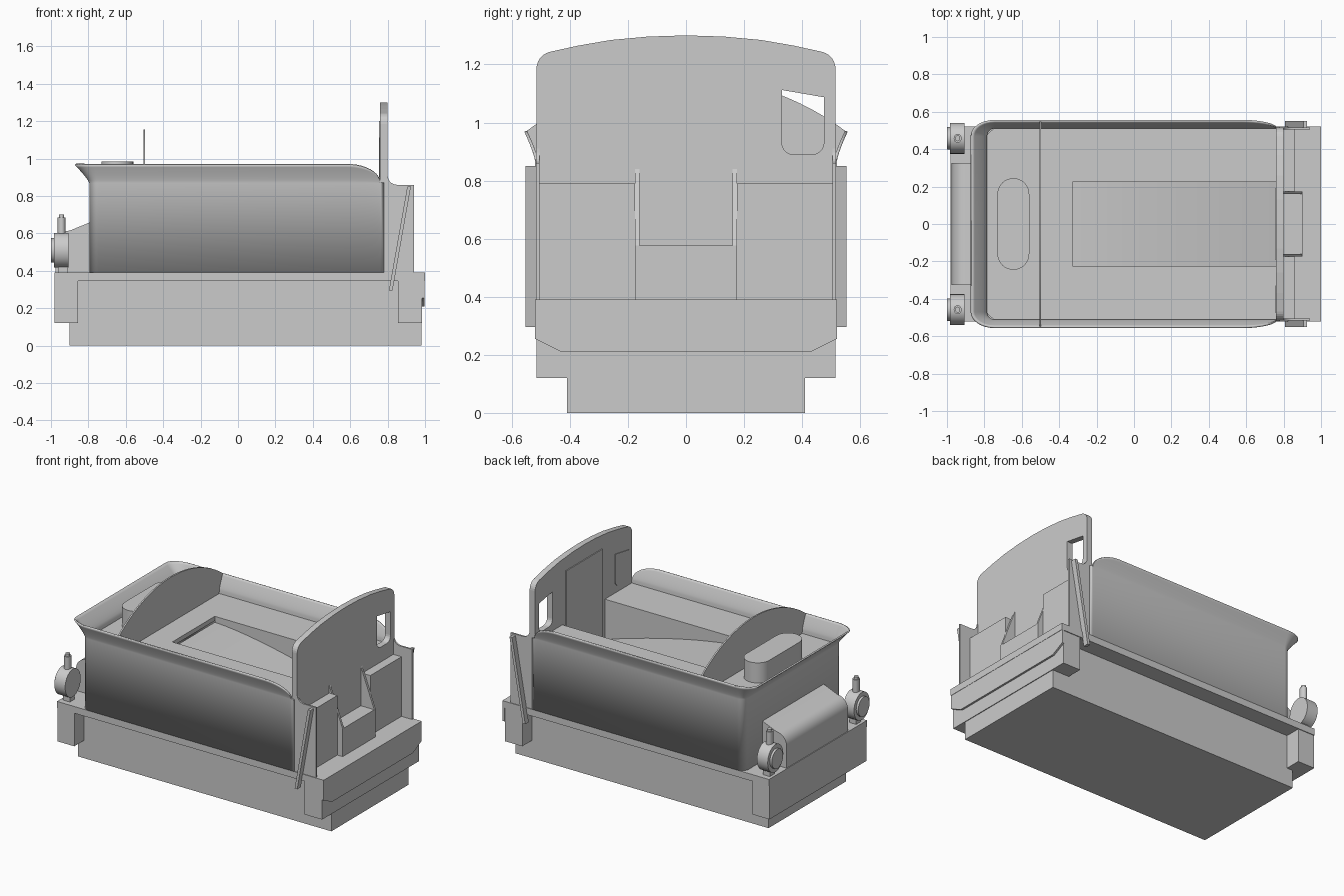
import bpy, bmesh
from math import sin, cos, pi, sqrt
from mathutils import Vector

if "Cube" in bpy.data.objects:
    bpy.data.objects.remove(bpy.data.objects["Cube"])


def finish(name, bm, smooth=False):
    me = bpy.data.meshes.new(name)
    bm.to_mesh(me)
    bm.free()
    ob = bpy.data.objects.new(name, me)
    bpy.context.collection.objects.link(ob)
    if smooth:
        bpy.ops.object.select_all(action='DESELECT')
        bpy.context.view_layer.objects.active = ob
        ob.select_set(True)
        bpy.ops.object.shade_smooth_by_angle(angle=0.6)
    return ob


def prism(name, pts, axis, a, b, hole=None, smooth=False):
    """Extrude a 2D outline (optionally with a hole) along an axis from a to b."""
    def place(u, v):
        return {'x': (a, u, v), 'y': (u, a, v), 'z': (u, v, a)}[axis]
    bm = bmesh.new()
    if hole:
        edges = []
        for loop in (pts, hole):
            vs = [bm.verts.new(place(*p)) for p in loop]
            edges += [bm.edges.new((vs[i - 1], vs[i])) for i in range(len(vs))]
        bmesh.ops.triangle_fill(bm, edges=edges, use_beauty=True)
    else:
        bm.faces.new([bm.verts.new(place(*p)) for p in pts])
    ext = bmesh.ops.extrude_face_region(bm, geom=bm.faces[:], use_keep_orig=True)
    step = Vector([b - a if c == axis else 0 for c in 'xyz'])
    bmesh.ops.translate(bm, vec=step, verts=[v for v in ext['geom'] if isinstance(v, bmesh.types.BMVert)])
    bmesh.ops.recalc_face_normals(bm, faces=bm.faces[:])
    return finish(name, bm, smooth)


def box(name, x0, x1, y0, y1, z0, z1):
    return prism(name, [(x0, y0), (x1, y0), (x1, y1), (x0, y1)], 'z', z0, z1)


def arc(cx, cy, rx, ry, a0, a1, n=8):
    return [(cx + rx * cos(a0 + (a1 - a0) * i / n), cy + ry * sin(a0 + (a1 - a0) * i / n))
            for i in range(n + 1)]


# Underframe, footplate and end beams
box("underframe", -.90, .98, -.41, .41, 0, .345)
box("footplate", -.98, 1.0, -.52, .52, .345, .39)
box("rear_beam", -.98, -.855, -.515, .515, .12, .345)
box("front_beam", .855, .985, -.515, .515, .12, .345)
prism("front_beam_plate", [(-.52, .345), (-.52, .255), (-.43, .21), (.43, .21), (.52, .255), (.52, .345)],
      'x', .985, .998)

# Tank shell: a U-shaped plan lofted up into a flared rim that drops at the cab
R = .045
side = [(.78, 0)] + [(.76 - .18 * (1 - cos(i / 10 * pi / 2)), 0) for i in range(11)] + [(-.79 + R, 0)]
path = [(x, -.515, 0, -1) for x, _ in side]
for i in range(1, 8):
    a = pi / 2 * i / 8
    path.append((-.79 + R - R * sin(a), -.515 + R - R * cos(a), -sin(a), -cos(a)))
path.append((-.79, -.515 + R, -1, 0))
path += [(x, -y, nx, -ny) for x, y, nx, ny in reversed(path)]


def rim(x):
    t = min(max((x - .58) / .18, 0), 1)
    return .872 + .098 * sqrt(1 - t * t)


bm = bmesh.new()
rows = []
for k in range(-1, 8):
    row = []
    for x, y, nx, ny in path:
        z = .39 if k < 0 else .87 + (rim(x) - .87) * k / 7
        f = max(0, (z - .87) / .1) ** 1.25
        row.append(bm.verts.new((x + nx * .08 * f, y + ny * .037 * f, z)))
    rows.append(row)
for lo, hi in zip(rows, rows[1:]):
    for i in range(len(path) - 1):
        bm.faces.new((lo[i], hi[i], hi[i + 1], lo[i + 1]))
shell = finish("tank_shell", bm, True)
mod = shell.modifiers.new("thickness", 'SOLIDIFY')
mod.thickness, mod.offset = .01, 0

# Deck around the coal opening, hopper sides and curved hopper floor
D = .85
prism("deck_back", [(-.785, -.48), (-.75, -.51), (-.33, -.51), (-.33, .51), (-.75, .51), (-.785, .48)],
      'z', D - .03, D)
for s in (-1, 1):
    y0, y1 = sorted((s * .225, s * .51))
    box("deck_side", -.33, .76, y0, y1, .50, D)
floor = [(-.33 + 1.09 * i / 14, .81 - .23 * (i / 14) ** 1.5) for i in range(15)]
prism("hopper_floor", floor + [(.76, .5), (-.33, .5)], 'y', -.225, .225, smooth=True)

# Arched coal partition and water filler
prism("coal_partition", [(-.505, D), (.505, D), (.515, .87)] +
      [(y, .245 + sqrt(.91 ** 2 - y * y)) for y in [.55 - 1.1 * i / 28 for i in range(29)]] +
      [(-.515, .87)], 'x', -.506, -.496, smooth=True)
prism("water_filler", arc(-.645, .16, .085, .085, 0, pi, 16) + arc(-.645, -.16, .085, .085, pi, 2 * pi, 16),
      'z', D, .985, smooth=True)

# Cab bulkhead with one open window, one blanked window and the coal door
half = [(.515, .39)] + arc(.455, 1.185, .06, .06, 0, pi / 2 * .85, 6) + \
       [(.37, 1.265), (.26, 1.284), (.13, 1.296)]
window = arc(.37, .93, .04, .04, pi, 1.5 * pi, 5) + arc(.435, .93, .04, .04, 1.5 * pi, 2 * pi, 5) + \
         [(.475, 1.087), (.33, 1.112)]
prism("cab_bulkhead", half + [(0, 1.3)] + [(-y, z) for y, z in reversed(half)], 'x', .76, .80, window)
prism("blanked_window", [(-y, z) for y, z in window], 'x', .756, .761)
box("coal_door", .754, .761, -.19, .19, .56, 1.2)

# Side wings, lockers, leaning handrails and shovel cheeks on both sides
wing = [(.79, .39), (.94, .39), (.94, .86), (.85, .86)] + arc(.85, .91, .05, .05, 1.5 * pi, pi, 6) + [(.79, .91)]
for s in (-1, 1):
    prism("side_wing", wing, 'y', s * .505, s * .516)
    y0, y1 = sorted((s * .175, s * .508))
    box("locker", .80, .86, y0, y1, .39, .79)
    prism("leaning_rail", [(.905, .85), (.924, .85), (.826, .295), (.807, .295)], 'y', s * .515, s * .552)
    prism("shovel_cheek", [(.80, .575), (.90, .575), (.80, .84)], 'y', s * .160, s * .175)
box("shovel_plate", .80, .90, -.175, .175, .39, .577)

# Sloping rear toolbox
prism("rear_toolbox", [(-.785, .39), (-.785, .662), (-.90, .615)] +
      arc(-.90, .535, .075, .08, pi / 2, pi, 8)[1:] + [(-.975, .39)], 'y', -.325, .325, smooth=True)

# Rear lamps with chimneys and brackets
for y in (-.458, .458):
    ring = arc(y, .51, .083, .093, 0, 2 * pi, 28)[:-1]
    prism("lamp_body", ring, 'x', -.985, -.905, smooth=True)
    prism("lamp_lens", arc(y, .51, .06, .065, 0, 2 * pi, 24)[:-1], 'x', -1.0, -.98, smooth=True)
    prism("lamp_chimney", arc(-.943, y, .021, .024, 0, 2 * pi, 16)[:-1], 'z', .59, .685, smooth=True)
    prism("lamp_cap", arc(-.943, y, .014, .016, 0, 2 * pi, 16)[:-1], 'z', .685, .7, smooth=True)
    box("lamp_bracket", -.96, -.91, y - .025, y + .025, .39, .44)
